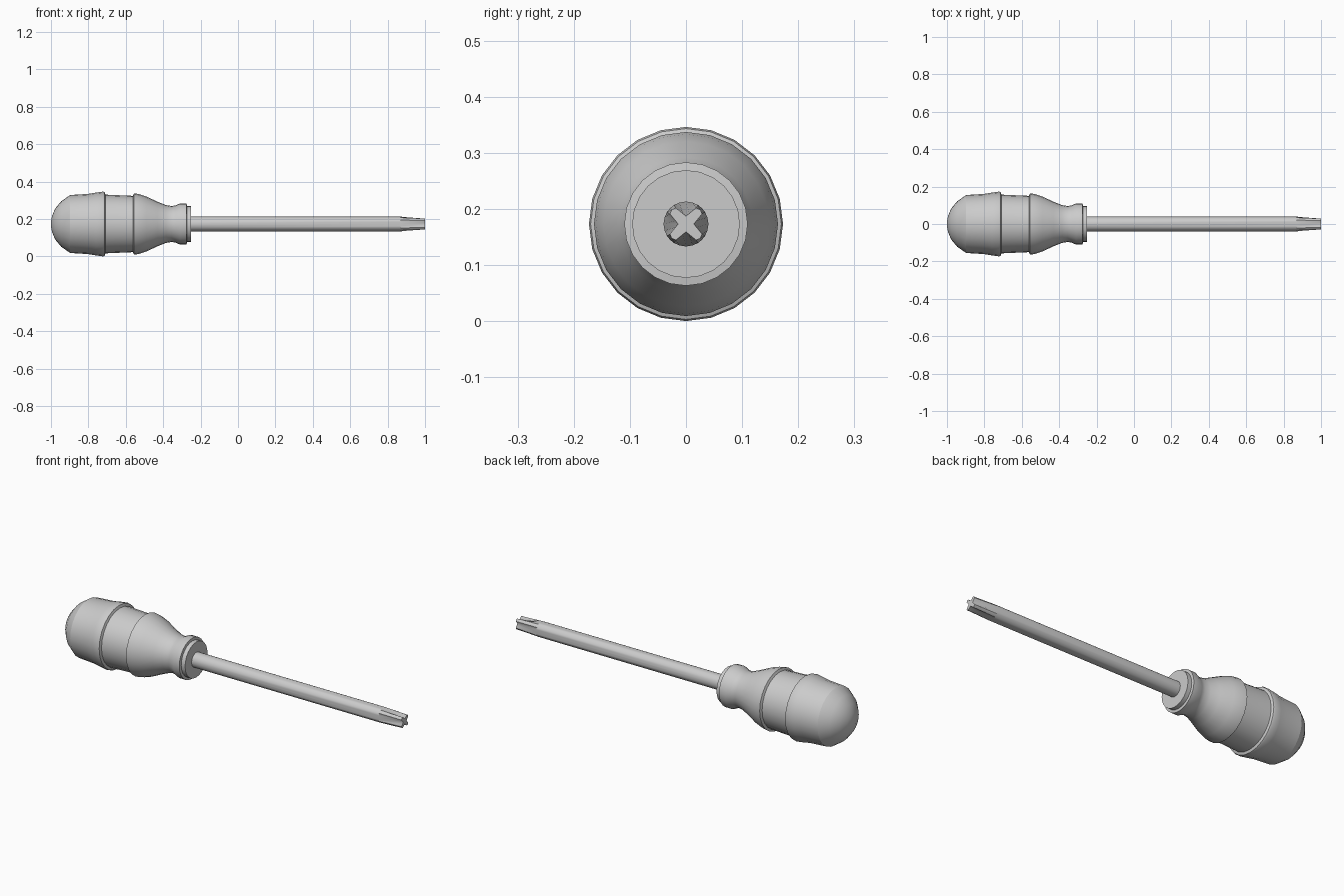
import bpy, bmesh
from math import sin, cos, radians

if "Cube" in bpy.data.objects:
    bpy.data.objects.remove(bpy.data.objects["Cube"])

AXIS_Z = 0.173


def loft(name, rings, angles):
    """Skin rings along x; each ring is (x, [radius per angle]), closed by fans."""
    bm = bmesh.new()
    n = len(angles)
    rows = [[bm.verts.new((x, r * sin(a), AXIS_Z + r * cos(a)))
             for r, a in zip(radii, angles)] for x, radii in rings]
    for a, b in zip(rows, rows[1:]):
        for i in range(n):
            j = (i + 1) % n
            bm.faces.new((a[i], a[j], b[j], b[i]))
    for row, (x, _) in ((rows[0], rings[0]), (rows[-1], rings[-1])):
        c = bm.verts.new((x, 0, AXIS_Z))
        for i in range(n):
            bm.faces.new((row[i], row[(i + 1) % n], c))
    bmesh.ops.remove_doubles(bm, verts=bm.verts, dist=1e-5)
    bmesh.ops.recalc_face_normals(bm, faces=bm.faces)
    mesh = bpy.data.meshes.new(name)
    bm.to_mesh(mesh)
    bm.free()
    ob = bpy.data.objects.new(name, mesh)
    bpy.context.collection.objects.link(ob)
    bpy.ops.object.select_all(action='DESELECT')
    ob.select_set(True)
    bpy.context.view_layer.objects.active = ob
    bpy.ops.object.shade_smooth_by_angle(angle=radians(30))
    return ob


# Handle: domed end, ridge, recessed grip band, waist and flared neck
profile = [(-1.0, 0.012), (-0.995, 0.04), (-0.978, 0.082), (-0.945, 0.122),
           (-0.897, 0.155), (-0.80, 0.161), (-0.76, 0.168), (-0.722, 0.173),
           (-0.713, 0.170), (-0.708, 0.157), (-0.57, 0.151), (-0.562, 0.151),
           (-0.556, 0.164), (-0.53, 0.160), (-0.49, 0.147), (-0.43, 0.119),
           (-0.385, 0.101), (-0.355, 0.096), (-0.335, 0.099), (-0.31, 0.110),
           (-0.275, 0.110), (-0.273, 0.096), (-0.25, 0.096)]
even = [radians(15 * i) for i in range(24)]
loft("handle", [(x, [r] * 24) for x, r in profile], even)

# Shaft: round bar whose end is cut by four tapering flutes
fluted = [radians(90 * q + d) for q in range(4) for d in (0, 17, 32, 45, 58, 73)]
tip = [0.014, 0.0196, 0.034, 0.036, 0.034, 0.0196] * 4
loft("shaft", [(-0.27, [0.04] * 24), (0.87, [0.04] * 24), (1.0, tip)], fluted)
